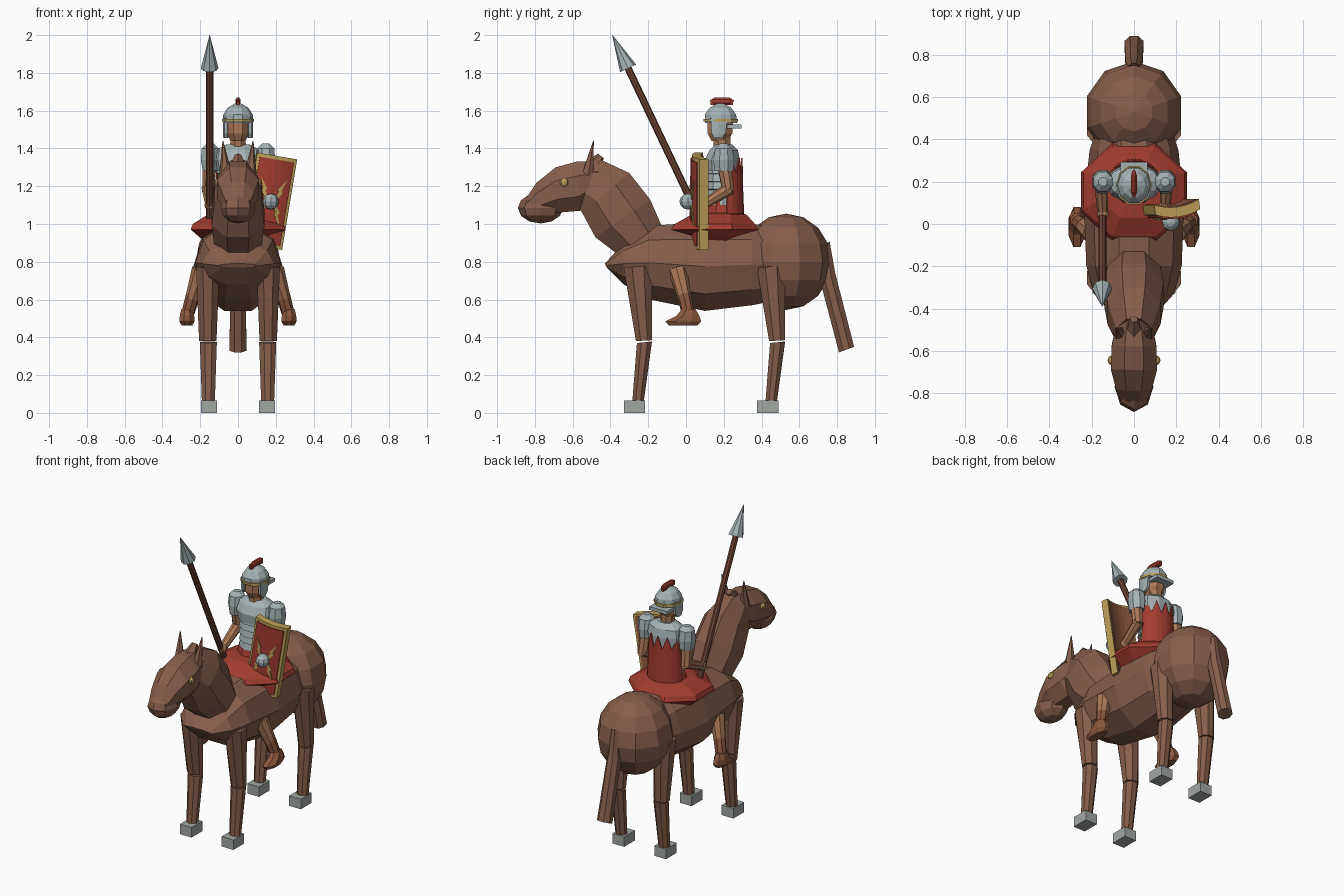
import bpy, bmesh, math
from mathutils import Vector, Matrix

cube = bpy.data.objects.get("Cube")
if cube:
    bpy.data.objects.remove(cube, do_unlink=True)


def material(name, r, g, b):
    lin = [((c / 255 + 0.055) / 1.055) ** 2.4 for c in (r, g, b)] + [1]
    m = bpy.data.materials.new(name)
    m.use_nodes = True
    m.diffuse_color = lin
    m.node_tree.nodes["Principled BSDF"].inputs["Base Color"].default_value = lin
    return m


COAT = material("brown coat", 134, 94, 74)
RED = material("red cloth", 162, 60, 48)
STEEL = material("steel", 165, 178, 180)
HOOF = material("hoof grey", 160, 168, 164)
SKIN = material("skin", 172, 122, 88)
GOLD = material("gold", 190, 160, 88)
WOOD = material("dark wood", 112, 70, 54)
LEATHER = material("leather", 140, 88, 62)


def finish(name, bm, mat, matrix=None):
    bmesh.ops.recalc_face_normals(bm, faces=bm.faces)
    if matrix:
        bm.transform(matrix)
    mesh = bpy.data.meshes.new(name)
    bm.to_mesh(mesh)
    bm.free()
    mesh.materials.append(mat)
    ob = bpy.data.objects.new(name, mesh)
    bpy.context.collection.objects.link(ob)
    return ob


def loft(name, sections, mat, x=0, n=8):
    """Skin elliptical rings; each is (y1, z1, y2, z2, half_width)."""
    bm = bmesh.new()
    rings = []
    k = 1 / math.cos(math.pi / n)
    for y1, z1, y2, z2, rx in sections:
        mid = Vector((x, (y1 + y2) / 2, (z1 + z2) / 2))
        half = Vector((0, y2 - y1, z2 - z1)) / 2 * k
        ring = []
        for i in range(n):
            a = 2 * math.pi * (i + 0.5) / n
            ring.append(bm.verts.new(mid + half * math.cos(a) + Vector((rx * k * math.sin(a), 0, 0))))
        rings.append(ring)
    for a, b in zip(rings, rings[1:]):
        for i in range(n):
            j = (i + 1) % n
            bm.faces.new((a[i], a[j], b[j], b[i]))
    bm.faces.new(rings[0])
    bm.faces.new(rings[-1])
    return finish(name, bm, mat)


def stack(name, rows, mat, x=0, n=8):
    """Horizontal rings; each row is (z, y_front, y_back, half_width)."""
    return loft(name, [(f, z, b, z, rx) for z, f, b, rx in rows], mat, x, n)


def rod(name, a, b, r1, r2, mat, n=8):
    a, b = Vector(a), Vector(b)
    bm = bmesh.new()
    bmesh.ops.create_cone(bm, cap_ends=True, segments=n, radius1=r1, radius2=r2, depth=(b - a).length)
    turn = (b - a).to_track_quat('Z', 'Y').to_matrix().to_4x4()
    return finish(name, bm, mat, Matrix.Translation((a + b) / 2) @ turn)


def ball(name, loc, size, mat, u=8, v=6):
    bm = bmesh.new()
    bmesh.ops.create_uvsphere(bm, u_segments=u, v_segments=v, radius=1)
    return finish(name, bm, mat, Matrix.LocRotScale(Vector(loc), None, Vector(size)))


def box(name, loc, size, mat):
    bm = bmesh.new()
    bmesh.ops.create_cube(bm, size=1)
    return finish(name, bm, mat, Matrix.LocRotScale(Vector(loc), None, Vector(size)))


# Horse body
loft("barrel", [(-.42, .77, -.43, .79, .1), (-.33, .68, -.33, .9, .18), (-.19, .6, -.2, .99, .215),
                (.1, .54, .1, 1.01, .225), (.35, .57, .35, 1.0, .2), (.5, .6, .5, .98, .15)], COAT, n=10)
ball("rump", (0, .53, .8), (.235, .24, .255), COAT, 10, 8)
loft("horse_neck", [(-.31, .8, -.12, .97, .12), (-.48, .93, -.19, 1.13, .14),
                    (-.55, 1.06, -.3, 1.27, .125), (-.6, 1.12, -.45, 1.34, .085)], COAT)
loft("horse_head", [(-.47, 1.16, -.46, 1.33, .08), (-.56, 1.07, -.58, 1.33, .105),
                    (-.68, 1.06, -.69, 1.3, .11), (-.76, 1.05, -.79, 1.22, .085),
                    (-.84, 1.05, -.85, 1.13, .06)], COAT)
ball("muzzle", (0, -.77, 1.085), (.092, .12, .082), COAT)
loft("tail", [(.72, .86, .76, .91, .025), (.71, .7, .79, .74, .04), (.81, .32, .89, .35, .045)], COAT)
rod("forelock", (0, -.5, 1.3), (0, -.45, 1.36), .045, .02, COAT, 6)

# Paired horse parts
for s, side in ((1, "left"), (-1, "right")):
    rod(side + "_ear", (s * .065, -.52, 1.26), (s * .08, -.49, 1.44), .035, .002, COAT, 6)
    ball(side + "_eye", (s * .11, -.645, 1.22), (.015, .022, .022), GOLD)
    for dy, end in ((0, "front"), (.705, "back")):
        tag = f"{side}_{end}_"
        loft(tag + "upper_leg", [(-.33 + dy, .77, -.18 + dy, .78, .062),
                                 (-.265 + dy, .38, -.18 + dy, .385, .046)], COAT, s * .16)
        loft(tag + "lower_leg", [(-.26 + dy, .37, -.18 + dy, .378, .045),
                                 (-.285 + dy, .05, -.225 + dy, .05, .034)], COAT, s * .157)
        box(tag + "hoof", (s * .153, -.272 + dy, .033), (.086, .112, .066), HOOF)

# Saddle cloth
stack("saddle_cloth", [(.91, .03, .29, .18), (.97, -.08, .38, .25), (1.0, -.06, .365, .24),
                       (1.05, .03, .32, .16), (1.06, .1, .28, .1)], RED)

# Rider torso with stepped armour bands
stack("tunic_skirt", [(1.02, .09, .3, .125), (1.13, .12, .28, .1)], RED)
bands = []
for i in range(5):
    z = 1.1 + i * .042
    bands += [(z, .107, .285, .108), (z + .038, .115, .278, .1)]
stack("armour_bands", bands, STEEL, n=10)
stack("breastplate", [(1.28, .105, .285, .112), (1.34, .1, .285, .125), (1.39, .125, .275, .115),
                      (1.42, .155, .245, .06)], STEEL, n=10)
stack("rider_neck", [(1.38, .145, .235, .042), (1.48, .145, .235, .04)], SKIN)

# Cape wrapped round the back, with a ragged top edge
bm = bmesh.new()
prev = None
for i in range(11):
    a = math.pi * (i / 10 - .5) * .85
    top = 1.35 if i % 2 else 1.27
    col = [bm.verts.new((.122 * f * math.sin(a), .19 + .112 * f * math.cos(a), z))
           for z, f in ((1.03, 1.06), (1.2, 1), (top, .98))]
    if prev:
        for j in (0, 1):
            bm.faces.new((prev[j], col[j], col[j + 1], prev[j + 1]))
    prev = col
cape = finish("cape", bm, RED)
cape.modifiers.new("thickness", 'SOLIDIFY').thickness = .008

# Head and helmet
stack("face", [(1.44, .135, .22, .04), (1.48, .115, .245, .058), (1.56, .115, .25, .06)], SKIN)
stack("helmet", [(1.535, .1, .27, .077), (1.58, .1, .265, .074), (1.615, .125, .24, .052),
                 (1.638, .165, .2, .015)], STEEL, n=10)
stack("brow_band", [(1.542, .092, .274, .081), (1.556, .092, .274, .081)], GOLD, n=10)
box("neck_guard", (0, .255, 1.517), (.13, .075, .022), STEEL)
loft("crest", [(.125, 1.65, .127, 1.652, .003), (.15, 1.63, .15, 1.67, .014), (.23, 1.63, .23, 1.67, .014),
               (.255, 1.65, .257, 1.652, .003)], RED)
bm = bpy.data.objects["crest"]
# Crest rings stand upright, so a low keel joins it to the dome
box("crest_keel", (0, .19, 1.645), (.018, .12, .03), RED)

# Paired rider parts
for s, side in ((1, "left"), (-1, "right")):
    stack(side + "_cheek_guard", [(1.455, .15, .19, .012), (1.48, .135, .21, .014), (1.56, .13, .22, .014)],
          STEEL, s * .064, 6)
    stack(side + "_shoulder_guard", [(1.28, .15, .25, .04), (1.34, .145, .255, .05), (1.4, .155, .245, .045),
                                     (1.425, .18, .22, .02)], STEEL, s * .147)
    rod(side + "_upper_arm", (s * .15, .2, 1.32), (s * .158, .225, 1.17), .038, .033, SKIN)
    hand = (s * .148, .05 if s < 0 else .09, 1.1)
    rod(side + "_forearm", (s * .158, .235, 1.19), hand, .035, .025, SKIN)
    ball(side + "_hand", hand, (.03, .032, .03), SKIN)
    rod(side + "_calf", (s * .195, -.045, .76), (s * .245, -.005, .6), .05, .036, SKIN)
    rod(side + "_boot_shaft", (s * .238, -.01, .625), (s * .27, .015, .51), .038, .034, LEATHER)
    stack(side + "_boot", [(.462, -.09, .06, .028), (.485, -.11, .08, .04), (.515, -.05, .07, .038),
                           (.55, -.02, .05, .03)], LEATHER, s * .27)

# Spear
tip, butt = Vector((-.15, -.39, 2)), Vector((-.15, .08, 1.01))
axis = (butt - tip).normalized()
neck = tip + axis * .195
rod("spear_shaft", butt, neck, .019, .019, WOOD)
rod("spear_head", neck, tip, .047, .001, STEEL)

# Curved shield, built flat-on then tilted and turned
POSE = Matrix.Translation((.168, .055, 1.12)) @ Matrix.Rotation(.165, 4, 'Y') @ Matrix.Rotation(.13, 4, 'Z')


def bow(x):
    return 2 * x * x


def sheet(name, w, h, y1, y2, mat, cols=6):
    bm = bmesh.new()
    rings = []
    for i in range(cols + 1):
        x = w * (2 * i / cols - 1)
        rings.append([bm.verts.new((x, bow(x) + y, z)) for y, z in ((y1, -h), (y1, h), (y2, h), (y2, -h))])
    for a, b in zip(rings, rings[1:]):
        for k in range(4):
            m = (k + 1) % 4
            bm.faces.new((a[k], a[m], b[m], b[k]))
    bm.faces.new(rings[0])
    bm.faces.new(rings[-1])
    return finish(name, bm, mat, POSE)


sheet("shield_rim", .108, .243, -.022, .026, GOLD)
sheet("shield_face", .092, .224, -.029, -.022, RED)
sheet("shield_back", .096, .23, .026, .032, LEATHER)

# Four zigzag bolts radiating from the boss
BOLT = [(.012, .02), (.035, .05), (.03, .068), (.072, .125), (.05, .065), (.058, .052), (.028, .008)]
for sx in (1, -1):
    for sz in (1, -1):
        bm = bmesh.new()
        bm.faces.new([bm.verts.new((sx * x, bow(x) - .034, sz * z)) for x, z in BOLT])
        bolt = bmesh.ops.extrude_face_region(bm, geom=bm.faces[:])
        for v in bolt["geom"]:
            if isinstance(v, bmesh.types.BMVert):
                v.co.y += .007
        finish("shield_bolt", bm, GOLD, POSE)
ball("shield_boss", POSE @ Vector((0, -.045, 0)), (.042, .045, .042), STEEL)
